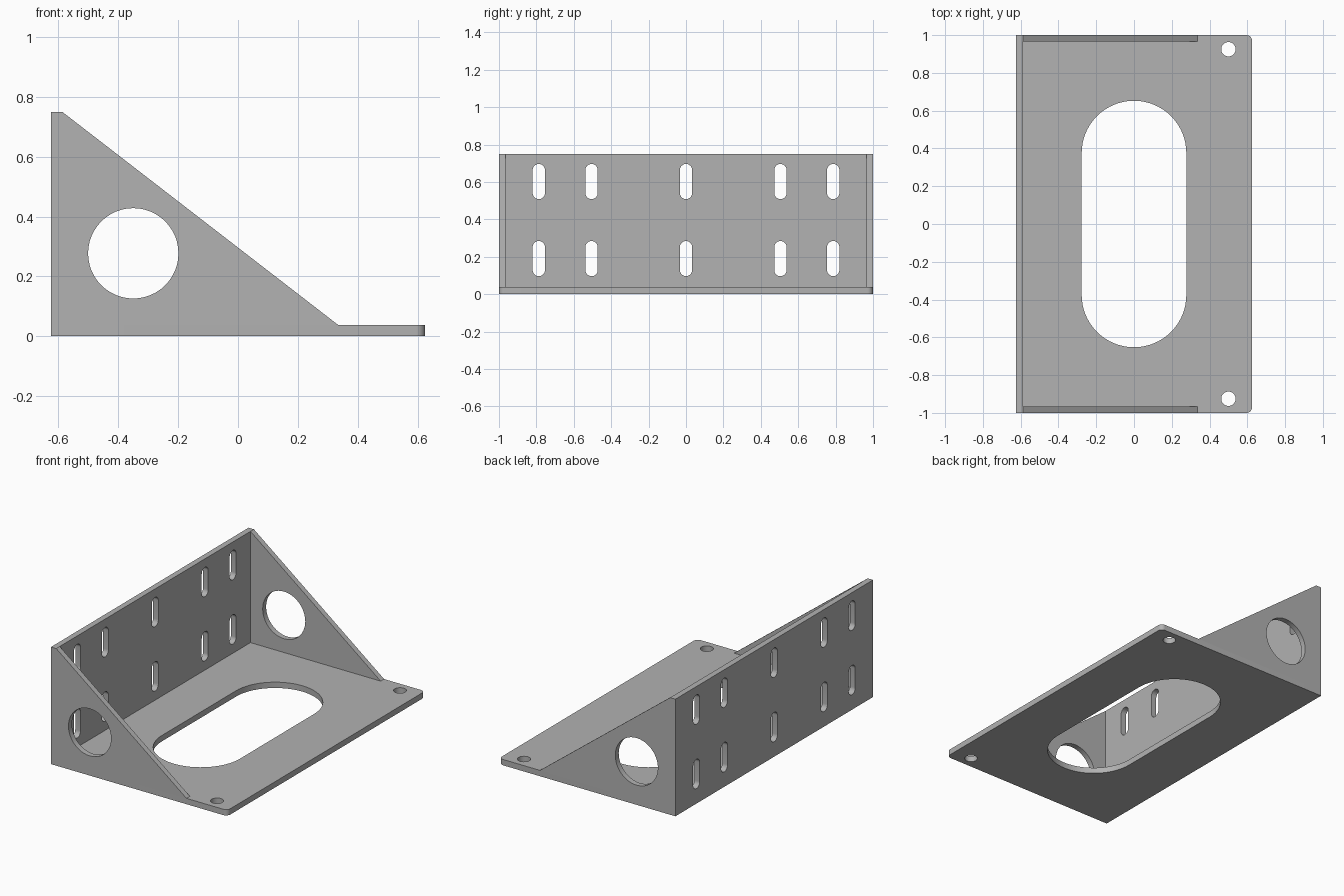
import bpy
import bmesh
from math import cos, sin, pi
from mathutils import Vector

if "Cube" in bpy.data.objects:
    bpy.data.objects.remove(bpy.data.objects["Cube"], do_unlink=True)

X, Y, Z = Vector((1, 0, 0)), Vector((0, 1, 0)), Vector((0, 0, 1))
THICK = 0.0375          # sheet thickness
BACK, FRONT = -0.625, 0.625
HEIGHT = 0.75

grey = bpy.data.materials.new("bracket grey")
grey.use_nodes = True
colour = (0.445, 0.445, 0.445, 1)
grey.diffuse_color = colour
grey.node_tree.nodes["Principled BSDF"].inputs["Base Color"].default_value = colour


def arc(cu, cv, r, start, end, steps):
    return [(cu + r * cos(start + (end - start) * i / steps),
             cv + r * sin(start + (end - start) * i / steps)) for i in range(steps + 1)]


def circle(cu, cv, r, steps=48):
    return arc(cu, cv, r, 0, 2 * pi, steps)[:-1]


def slot(cu, cv, r, length, steps=16):
    """Upright slot with round ends."""
    h = length / 2 - r
    return arc(cu, cv + h, r, 0, pi, steps) + arc(cu, cv - h, r, pi, 2 * pi, steps)


def plate(name, outline, holes, u, v, origin, depth):
    """Fill an outline with holes in the u-v plane and extrude it by depth."""
    bm = bmesh.new()
    for loop in [outline] + holes:
        verts = [bm.verts.new(origin + u * a + v * b) for a, b in loop]
        for i, vert in enumerate(verts):
            bm.edges.new((verts[i - 1], vert))
    bmesh.ops.triangle_fill(bm, use_beauty=True, edges=bm.edges[:])
    ext = bmesh.ops.extrude_face_region(bm, geom=bm.faces[:], use_keep_orig=True)
    moved = [g for g in ext["geom"] if isinstance(g, bmesh.types.BMVert)]
    bmesh.ops.translate(bm, verts=moved, vec=depth)
    bmesh.ops.recalc_face_normals(bm, faces=bm.faces[:])
    mesh = bpy.data.meshes.new(name)
    bm.to_mesh(mesh)
    bm.free()
    mesh.materials.append(grey)
    obj = bpy.data.objects.new(name, mesh)
    bpy.context.collection.objects.link(obj)
    bpy.ops.object.select_all(action="DESELECT")
    obj.select_set(True)
    bpy.context.view_layer.objects.active = obj
    bpy.ops.object.shade_smooth_by_angle(angle=pi / 6)
    return obj


# Base plate: rounded front corners, large centre opening, two bolt holes
r = 0.03
base = ([(BACK, -1)] + arc(FRONT - r, r - 1, r, -pi / 2, 0, 8)
        + arc(FRONT - r, 1 - r, r, 0, pi / 2, 8) + [(BACK, 1)])
openings = [slot(0, 0, 0.277, 1.305, 32)] + [circle(0.5, s * 0.925, 0.038, 32) for s in (-1, 1)]
plate("base_plate", base, openings, X, Y, Vector(), Z * THICK)

# Upright wall with two rows of slots
wall = [(-1, THICK), (1, THICK), (1, HEIGHT), (-1, HEIGHT)]
slots = [slot(y, z, 0.033, 0.188) for z in (0.19, 0.602)
         for y in (-0.787, -0.505, 0, 0.505, 0.787)]
plate("back_wall", wall, slots, Y, Z, X * BACK, X * THICK)

# Triangular side gussets with round holes
inner = BACK + THICK
gusset = [(inner, THICK), (0.335, THICK), (inner, HEIGHT)]
for name, side in (("right_gusset", -1), ("left_gusset", 1)):
    plate(name, gusset, [circle(-0.35, 0.277, 0.151)], X, Z, Y * side, Y * -side * 0.035)
